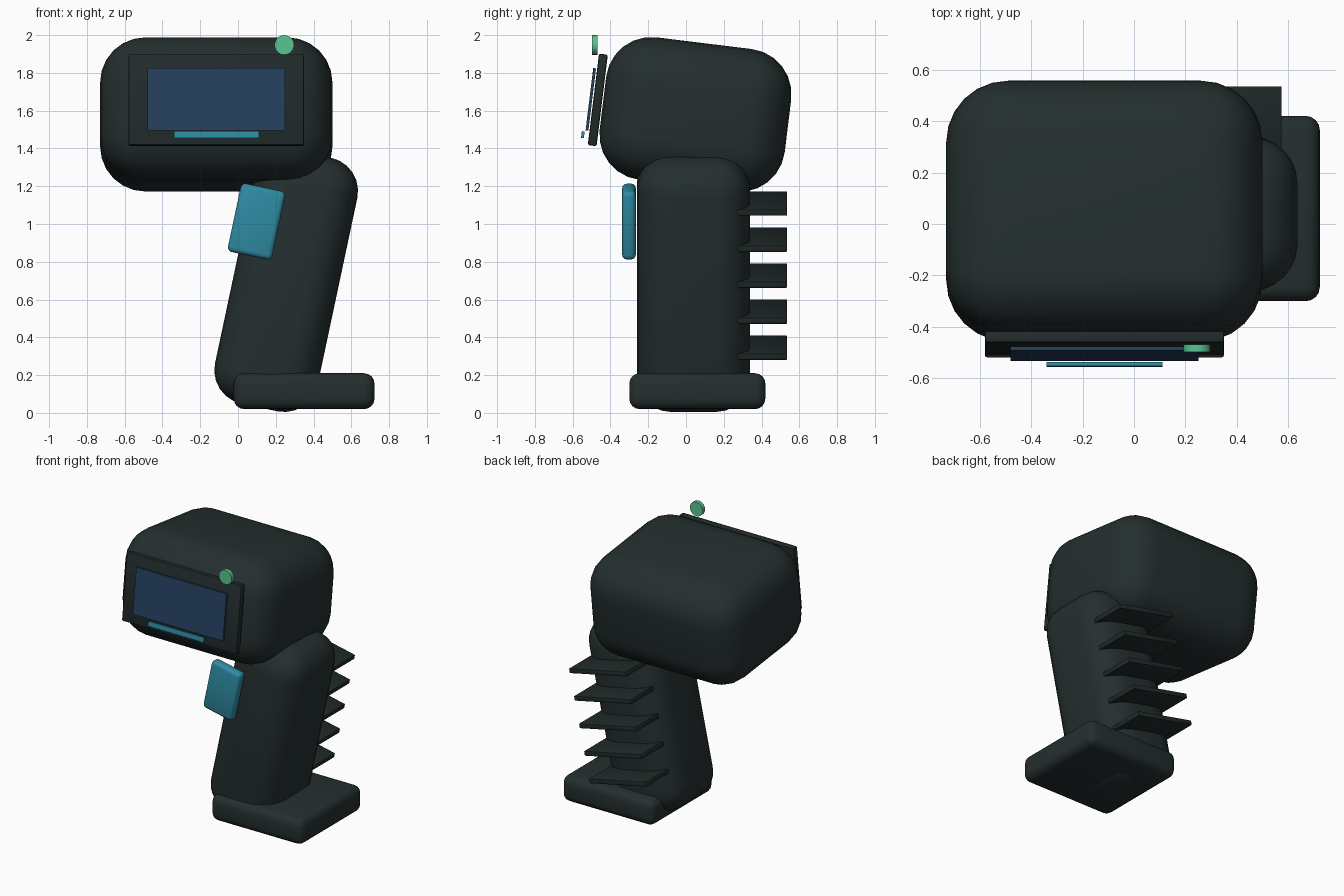
import bpy
from math import radians
from mathutils import Matrix, Vector

cube = bpy.data.objects.get("Cube")
if cube:
    bpy.data.objects.remove(cube, do_unlink=True)


def material(name, rgb):
    m = bpy.data.materials.new(name)
    m.use_nodes = True
    color = (*rgb, 1)
    m.diffuse_color = color
    m.node_tree.nodes["Principled BSDF"].inputs["Base Color"].default_value = color
    return m


body = material("dark housing", (0.018, 0.028, 0.028))
trim = material("dark trim", (0.015, 0.023, 0.023))
teal = material("bright teal", (0.028, 0.26, 0.37))
glass = material("navy glass", (0.019, 0.05, 0.11))
green = material("signal green", (0.1, 0.56, 0.29))

HEAD_TILT = (radians(-7), 0, 0)
GRIP_TILT = (0, radians(12), 0)


def finish(name, mat):
    ob = bpy.context.object
    ob.name = name
    ob.data.materials.append(mat)
    return ob


def block(name, mat, size, location, tilt=(0, 0, 0), radius=0.0, segments=3):
    """Box with rounded edges."""
    bpy.ops.mesh.primitive_cube_add(size=1, location=location, rotation=tilt)
    ob = finish(name, mat)
    ob.data.transform(Matrix.Diagonal((*size, 1)))
    if radius:
        bev = ob.modifiers.new("rounding", "BEVEL")
        bev.width = radius
        bev.segments = segments
        bev.limit_method = "NONE"
        bpy.ops.object.modifier_apply(modifier=bev.name)
        bpy.ops.object.shade_smooth_by_angle(angle=radians(35))
    return ob


# Main housing, grip and foot
block("head", body, (1.23, 0.987, 0.76), (-0.115, 0.05, 1.58), HEAD_TILT, 0.24, 6)
grip_centre = Vector((0.255, 0.04, 0.70))
block("grip", body, (0.555, 0.6, 1.372), grip_centre, GRIP_TILT, 0.18, 6)
block("foot", body, (0.745, 0.72, 0.19), (0.35, 0.06, 0.115), radius=0.055, segments=4)

# Trigger plate in front of the grip
block("trigger", teal, (0.24, 0.072, 0.37), (0.098, -0.302, 1.013), GRIP_TILT, 0.025, 3)

# Display stack on the tilted front
block("bezel", trim, (0.93, 0.047, 0.488), (-0.115, -0.467, 1.657), HEAD_TILT, 0.01, 2)
block("screen", glass, (0.73, 0.015, 0.332), (-0.115, -0.504, 1.66), HEAD_TILT)
block("status_bar", teal, (0.45, 0.015, 0.035), (-0.115, -0.546, 1.473), HEAD_TILT)

# Indicator light
bpy.ops.mesh.primitive_cylinder_add(vertices=20, radius=0.052, depth=0.028,
                                    location=(0.245, -0.483, 1.948),
                                    rotation=(radians(90), 0, 0))
finish("indicator_light", green)
bpy.ops.object.shade_smooth_by_angle(angle=radians(35))

# Cooling fins stepping up the back of the grip
turn = Matrix.Rotation(GRIP_TILT[1], 3, "Y")
for i in range(5):
    centre = grip_centre + turn @ Vector((0, 0.345, (i - 1.86) * 0.195))
    block(f"fin_{i + 1}", trim, (0.47, 0.30, 0.034), centre, GRIP_TILT, 0.005, 2)
